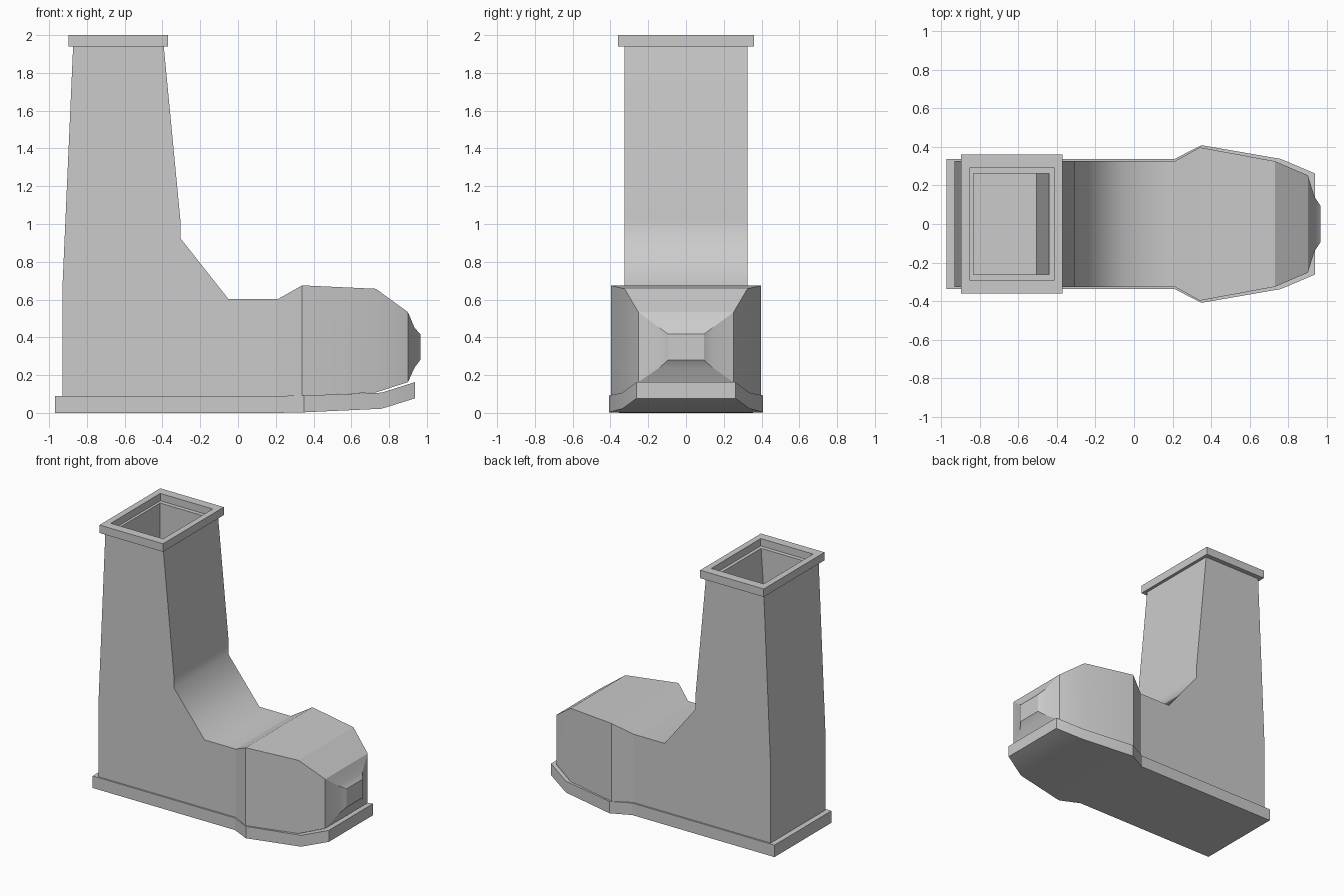
import bpy, bmesh

if "Cube" in bpy.data.objects:
    bpy.data.objects.remove(bpy.data.objects["Cube"])


def finish(name, bm, angle):
    bmesh.ops.recalc_face_normals(bm, faces=bm.faces)
    mesh = bpy.data.meshes.new(name)
    bm.to_mesh(mesh)
    bm.free()
    ob = bpy.data.objects.new(name, mesh)
    bpy.context.collection.objects.link(ob)
    bpy.ops.object.select_all(action='DESELECT')
    ob.select_set(True)
    bpy.context.view_layer.objects.active = ob
    bpy.ops.object.shade_smooth_by_angle(angle=angle * 0.0174533)
    return ob


def loft(name, rings, cap_start=False, cap_end=False, angle=25):
    """Skin a row of four-cornered rings."""
    bm = bmesh.new()
    loops = [[bm.verts.new(p) for p in ring] for ring in rings]
    for a, b in zip(loops, loops[1:]):
        for i in range(4):
            j = (i + 1) % 4
            bm.faces.new((a[i], a[j], b[j], b[i]))
    if cap_start:
        bm.faces.new(loops[0])
    if cap_end:
        bm.faces.new(loops[-1])
    return finish(name, bm, angle)


def upright(x, w, z0, z1):
    return [(x, -w, z0), (x, w, z0), (x, w, z1), (x, -w, z1)]


def level(x0, x1, w, z):
    return [(x0, -w, z), (x1, -w, z), (x1, w, z), (x0, w, z)]


def prism(name, profile, width, open_edges, angle):
    """Side profile given thickness in y, with some edges left open."""
    bm = bmesh.new()
    near = [bm.verts.new((x, -width, z)) for x, z in profile]
    far = [bm.verts.new((x, width, z)) for x, z in profile]
    bm.faces.new(near)
    bm.faces.new(far)
    n = len(profile)
    for i in range(n):
        if i not in open_edges:
            j = (i + 1) % n
            bm.faces.new((near[i], near[j], far[j], far[i]))
    return finish(name, bm, angle)


# Leg, heel and instep
prism("boot_shaft", [
    (0.21, 0.09), (-0.93, 0.09), (-0.93, 0.65), (-0.873, 1.94), (-0.393, 1.94),
    (-0.305, 1.02), (-0.305, 0.925), (-0.05, 0.602), (0.21, 0.602)],
    0.325, open_edges=(3, 8), angle=53)

# Flare between the instep and the toe cap
loft("boot_flare", [upright(0.21, 0.325, 0.09, 0.602),
                    upright(0.34, 0.397, 0.09, 0.675)])

# Toe cap with the small stepped tip
loft("toe_cap", [upright(*s) for s in (
    (0.34, 0.397, 0.09, 0.675), (0.73, 0.325, 0.108, 0.657),
    (0.90, 0.252, 0.163, 0.533), (0.935, 0.14, 0.24, 0.45),
    (0.965, 0.095, 0.28, 0.417))], cap_end=True)

# Sole
loft("sole", [upright(*s) for s in (
    (-0.97, 0.337, 0.0, 0.09), (0.21, 0.337, 0.0, 0.09),
    (0.35, 0.408, 0.003, 0.092), (0.76, 0.337, 0.022, 0.107),
    (0.937, 0.262, 0.077, 0.163))], cap_start=True, cap_end=True)

# Collar with inner ledge, continuing into the hollow leg
loft("collar_and_lining", [level(*s) for s in (
    (-0.873, -0.393, 0.325, 1.94), (-0.897, -0.37, 0.36, 1.94),
    (-0.897, -0.37, 0.36, 2.0), (-0.85, -0.415, 0.293, 2.0),
    (-0.85, -0.415, 0.293, 1.945), (-0.83, -0.44, 0.262, 1.945),
    (-0.83, -0.505, 0.262, 1.0))], cap_end=True)
